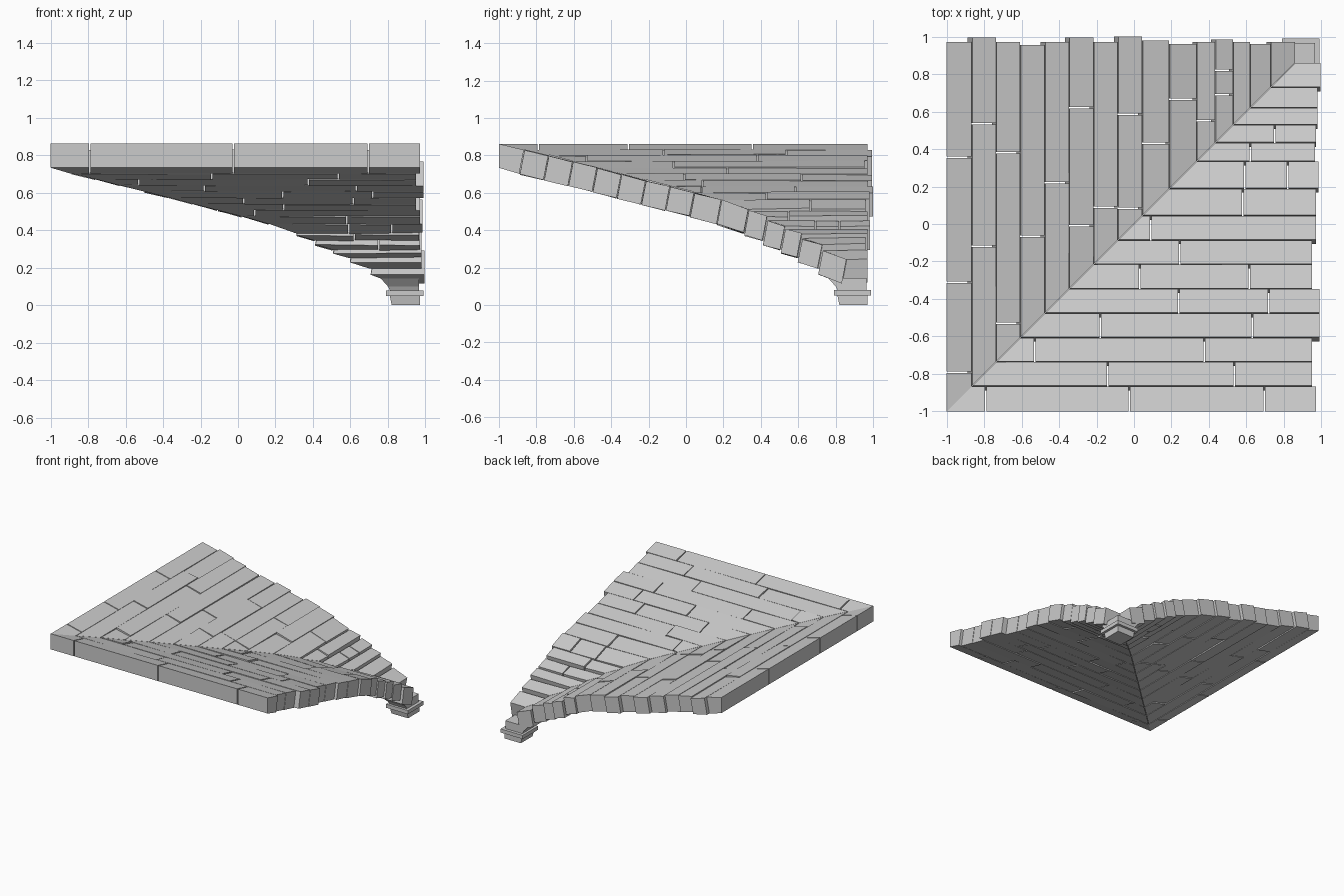
import bpy, bmesh, random

if "Cube" in bpy.data.objects:
    bpy.data.objects.remove(bpy.data.objects["Cube"])
random.seed(4)

# Vault profile: course boundaries across the span and the height of the upper surface
US = [-1, -.865, -.735, -.605, -.475, -.345, -.215, -.085, .045, .19, .335, .435, .53, .62, .73, .86]
ZS = [.862, .83, .80, .767, .735, .702, .668, .635, .602, .562, .512, .463, .413, .37, .31, .225]
TILT, THICK, GAP = .025, .128, .004

# Stone joints along each course; the last number is the free end
X_COURSES = [[-.79, -.025, .695, .97], [-.14, .535, .95], [-.53, .375, .95], [-.18, .63, .99],
             [.24, .72, .99], [.03, .615, .95], [.245, .95], [.09, .97], [.58, .97],
             [.59, .82, .985], [.62, .965], [.75, .97], [.98], [.98], [.995]]
Y_COURSES = [[-.79, -.31, .355, .97], [-.12, .535, .995], [-.53, .38, .97], [-.065, .955],
             [.22, .97], [-.01, .62, .995], [.09, .97], [.085, .585, 1.0], [.43, .98],
             [.665, .96], [.55, .97], [.69, .82, .985], [.97], [.96], [.97]]


def mesh_object(name, bm):
    bmesh.ops.recalc_face_normals(bm, faces=bm.faces)
    me = bpy.data.meshes.new(name)
    bm.to_mesh(me)
    bm.free()
    ob = bpy.data.objects.new(name, me)
    bpy.context.collection.objects.link(ob)
    return ob


def prism(bm, ring_a, ring_b):
    a = [bm.verts.new(p) for p in ring_a]
    b = [bm.verts.new(p) for p in ring_b]
    n = len(a)
    bm.faces.new(a)
    bm.faces.new(b)
    for i in range(n):
        bm.faces.new((a[i], a[(i + 1) % n], b[(i + 1) % n], b[i]))


def section(i):
    # Slanted cross-section of one course, as (across, height) corners
    u0, u1, z0, z1 = US[i], US[i + 1], ZS[i], ZS[i + 1]
    if i >= 10:                       # lower courses are stepped
        s = (z0 - z1) * .22
        z0, z1 = z0 - s, z1 + s
    g = GAP / 2
    left = 0 if i == 0 else TILT
    return [(u0 + (g if i else 0), z0), (u1 - g, z1),
            (u1 - g - TILT, z1 - THICK), (u0 + (g if i else 0) - left, z0 - THICK)]


def vault_field(name, courses, along_x):
    bm = bmesh.new()
    place = (lambda u, v, z: (v, u, z)) if along_x else (lambda u, v, z: (u, v, z))
    for i, joints in enumerate(courses):
        sec = section(i)
        start = None
        for end in joints:
            # each stone is shifted and roughened a little
            dz = random.uniform(-.004, .004) if i else 0
            j = [random.uniform(-.004, .004) if i else 0 for _ in range(4)]
            stop = end if end == joints[-1] else end - GAP
            a, b = [], []
            for k, (u, z) in enumerate(sec):
                miter = u + (.002 if i else 0)
                a.append(place(u, miter if start is None else start, z + (dz if start is not None else 0)))
                b.append(place(u, stop, z + dz + j[k]))
            prism(bm, a, b)
            start = end + GAP
    return mesh_object(name, bm)


vault_field("vault_field_right", X_COURSES, True)
vault_field("vault_field_back", Y_COURSES, False)

# Springer: stacked square blocks, (z, inner edge, outer edge) for bottom and top
bm = bmesh.new()
for (z0, a0, b0), (z1, a1, b1) in [((0, .82, .97), (.05, .81, .97)),
                                   ((.05, .79, .99), (.08, .79, .99)),
                                   ((.08, .81, .965), (.10, .80, .965)),
                                   ((.10, .80, .965), (.145, .76, .965))]:
    prism(bm, [(a0, a0, z0), (b0, a0, z0), (b0, b0, z0), (a0, b0, z0)],
          [(a1, a1, z1), (b1, a1, z1), (b1, b1, z1), (a1, b1, z1)])
mesh_object("springer_capital", bm)
